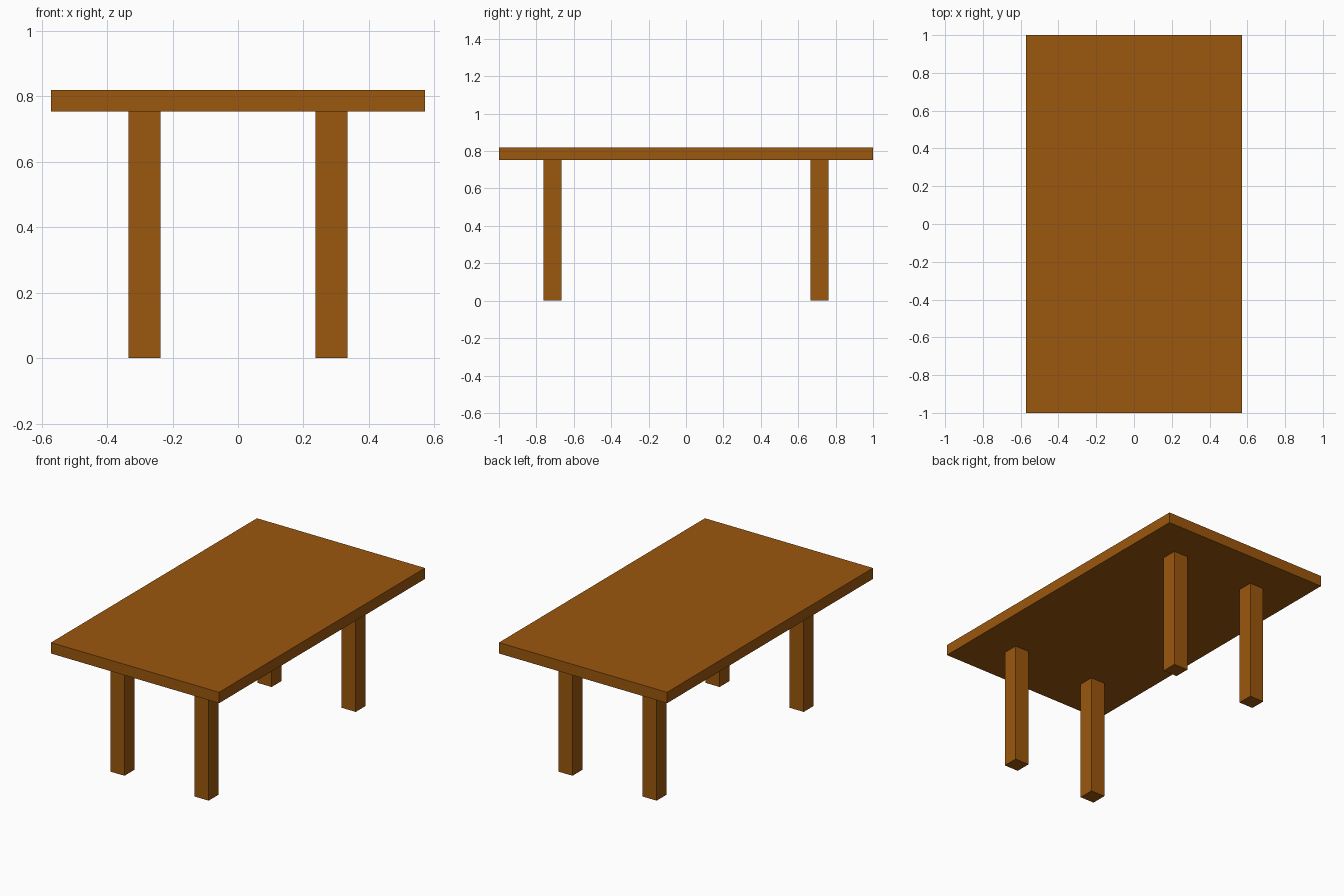
import bpy

# Remove the default cube
cube = bpy.data.objects.get("Cube")
if cube:
    bpy.data.objects.remove(cube, do_unlink=True)

# Warm brown wood
wood = bpy.data.materials.new("brown_wood")
wood.use_nodes = True
colour = (0.33, 0.096, 0.004, 1)
wood.diffuse_color = colour
wood.node_tree.nodes["Principled BSDF"].inputs["Base Color"].default_value = colour


def box(name, centre, size):
    bpy.ops.mesh.primitive_cube_add(size=1, location=centre)
    obj = bpy.context.object
    obj.name = name
    obj.scale = size
    bpy.ops.object.transform_apply(location=False, rotation=False, scale=True)
    obj.data.materials.append(wood)
    return obj


LEG_HEIGHT = 0.753
TOP_THICKNESS = 0.067
LEG_WIDTH = 0.097

# Table top
box("table_top", (0, 0, LEG_HEIGHT + TOP_THICKNESS / 2), (1.143, 2, TOP_THICKNESS))

# Four square legs, set in from the edges
for side, sx in (("left", 1), ("right", -1)):
    for end, sy in (("front", -1), ("back", 1)):
        box(f"{end}_{side}_leg", (sx * 0.286, sy * 0.714, LEG_HEIGHT / 2),
            (LEG_WIDTH, LEG_WIDTH, LEG_HEIGHT))
